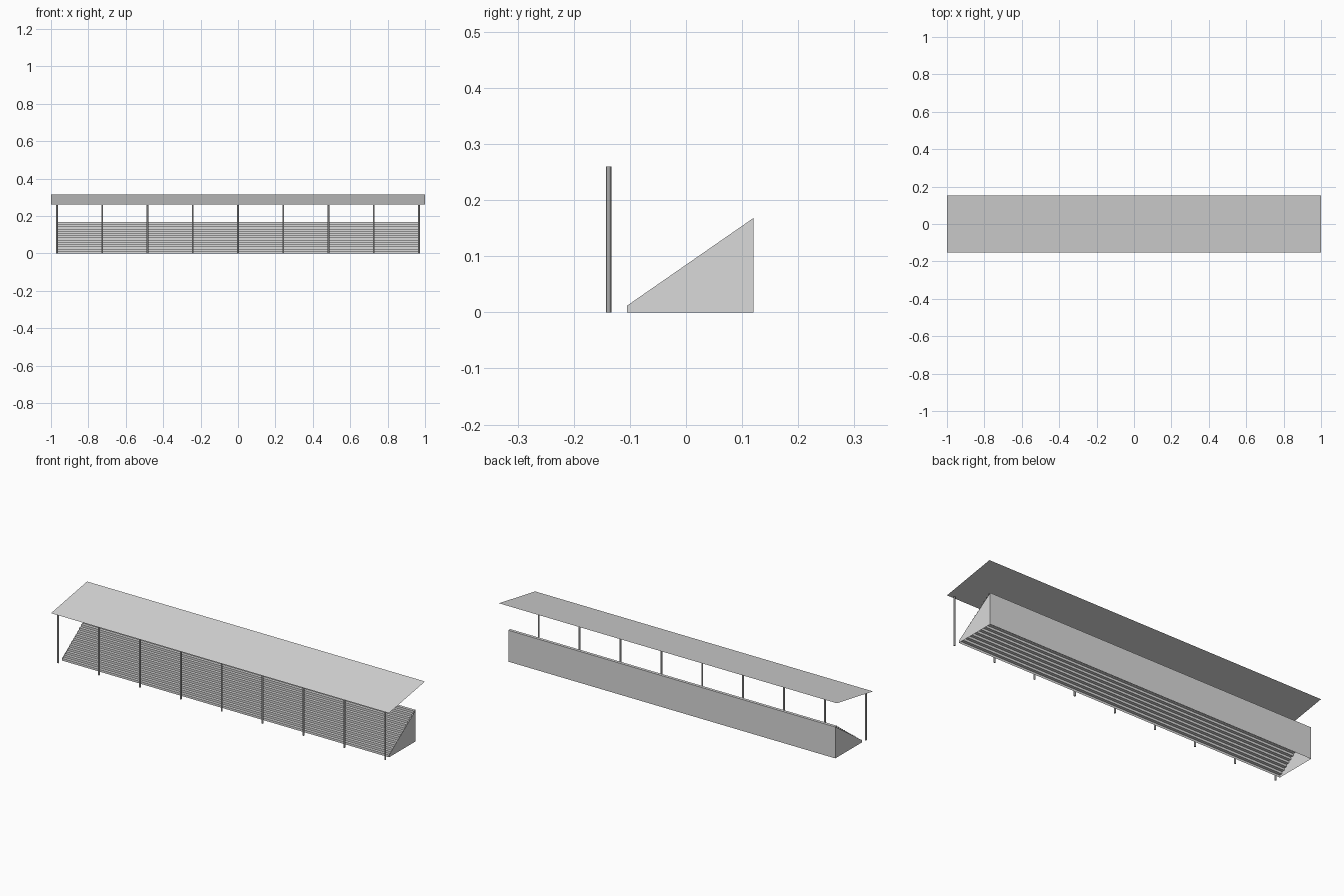
import bpy, bmesh

if "Cube" in bpy.data.objects:
    bpy.data.objects.remove(bpy.data.objects["Cube"])

grey = bpy.data.materials.new("light_grey")
grey.diffuse_color = (0.7, 0.7, 0.7, 1)
grey.use_nodes = True
grey.node_tree.nodes["Principled BSDF"].inputs["Base Color"].default_value = grey.diffuse_color

HALF_X = 0.968          # half length of the seating block
FRONT_Y, BACK_Y = -0.105, 0.12
TOP_Z, STEPS = 0.168, 14
RISE, TREAD = TOP_Z / STEPS, (BACK_Y - FRONT_Y) / STEPS


def finish(name, bm):
    me = bpy.data.meshes.new(name)
    bm.to_mesh(me)
    bm.free()
    me.materials.append(grey)
    ob = bpy.data.objects.new(name, me)
    bpy.context.collection.objects.link(ob)
    return ob


def sheet(name, profile, half_x):
    """Sweep an open (y, z) profile along x as a thin sheet."""
    bm = bmesh.new()
    rows = [[bm.verts.new((x, y, z)) for x in (-half_x, half_x)] for y, z in profile]
    for (a, b), (c, d) in zip(rows, rows[1:]):
        bm.faces.new((a, b, d, c))
    return finish(name, bm)


# Stepped seating: riser and tread for each row
steps = [(FRONT_Y, 0)]
for i in range(STEPS):
    y, z = FRONT_Y + i * TREAD, (i + 1) * RISE
    steps += [(y, z), (y + TREAD, z)]
sheet("stepped_seating", steps, HALF_X)

# Back wall
sheet("back_wall", [(BACK_Y, TOP_Z), (BACK_Y, 0)], HALF_X)

# End walls
for side, x in (("left", -HALF_X), ("right", HALF_X)):
    bm = bmesh.new()
    pts = [(FRONT_Y, 0), (BACK_Y, 0), (BACK_Y, TOP_Z), (FRONT_Y, RISE)]
    if x < 0:
        pts.reverse()
    bm.faces.new([bm.verts.new((x, y, z)) for y, z in pts])
    finish(side + "_end_wall", bm)

# Sloping roof sheet, higher at the back
sheet("roof", [(-0.1525, 0.263), (0.1525, 0.316)], 1.0)

# Row of front posts
for i in range(9):
    bpy.ops.mesh.primitive_cylinder_add(
        vertices=8, radius=0.0047, depth=0.26,
        location=(-HALF_X + i * HALF_X / 4, -0.1375, 0.13))
    post = bpy.context.object
    post.name = f"roof_post_{i + 1}"
    post.data.materials.append(grey)
